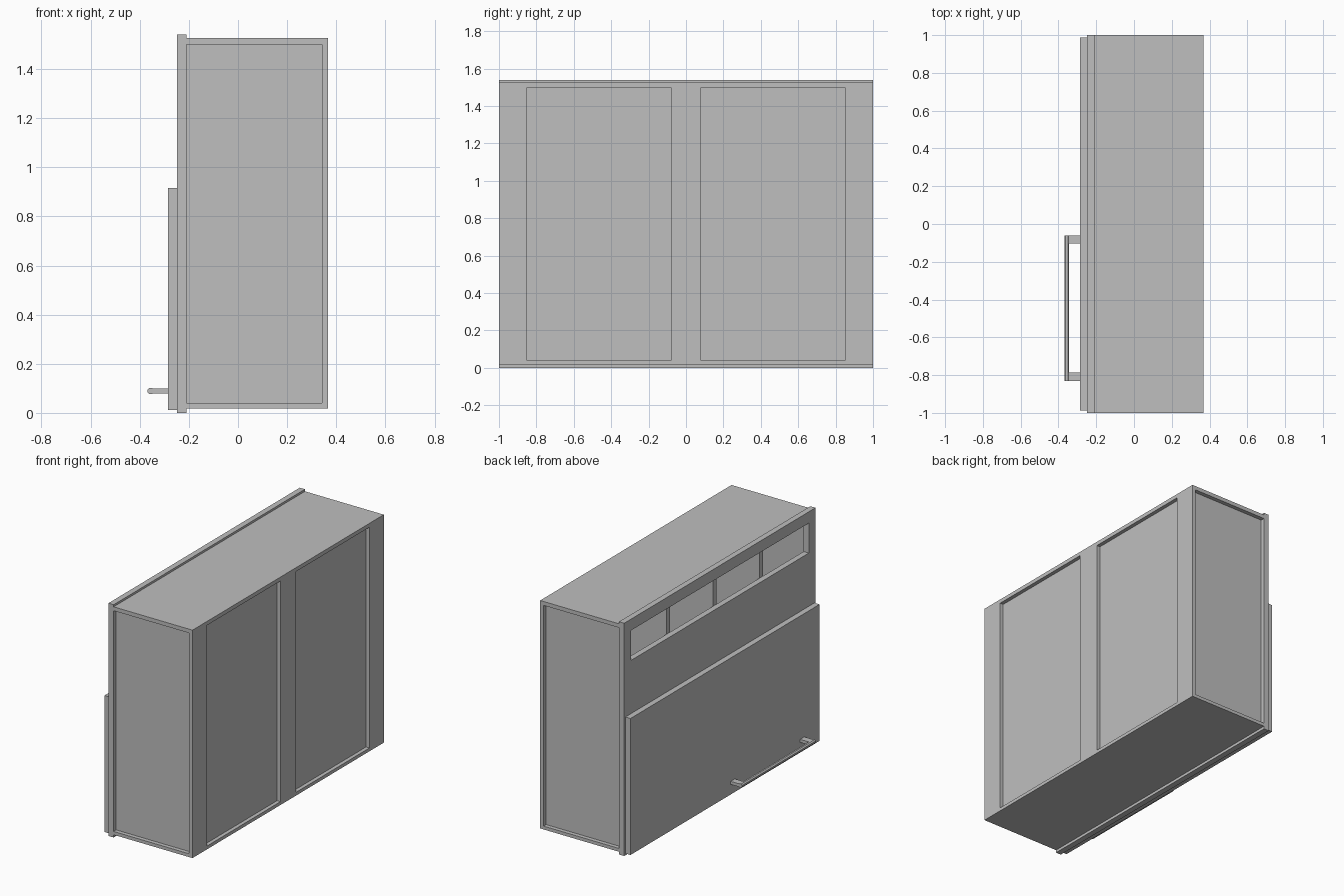
import bpy
import bmesh
from math import cos, sin, pi

default = bpy.data.objects.get("Cube")
if default:
    bpy.data.objects.remove(default, do_unlink=True)

grey = bpy.data.materials.new("plain grey")
grey.use_nodes = True
grey.diffuse_color = (0.52, 0.52, 0.52, 1)
grey.node_tree.nodes["Principled BSDF"].inputs["Base Color"].default_value = grey.diffuse_color


def add_object(name, bm):
    bmesh.ops.recalc_face_normals(bm, faces=bm.faces[:])
    mesh = bpy.data.meshes.new(name)
    bm.to_mesh(mesh)
    bm.free()
    obj = bpy.data.objects.new(name, mesh)
    bpy.context.scene.collection.objects.link(obj)
    mesh.materials.append(grey)
    return obj


def box(name, xs, ys, zs):
    """Box spanning the given (low, high) range on each axis."""
    bm = bmesh.new()
    bmesh.ops.create_cube(bm, size=1)
    for v in bm.verts:
        for axis, (low, high) in enumerate((xs, ys, zs)):
            v.co[axis] = low if v.co[axis] < 0 else high
    return add_object(name, bm)


def carve(obj, *spans):
    """Cut box-shaped hollows out of an object, then drop the cutters."""
    for span in spans:
        cutter = box("cutter", *span)
        cutter.hide_render = True
        mod = obj.modifiers.new("hollow", 'BOOLEAN')
        mod.operation = 'DIFFERENCE'
        mod.solver = 'EXACT'
        mod.object = cutter
        bpy.context.view_layer.objects.active = obj
        bpy.ops.object.modifier_apply(modifier=mod.name)
        bpy.data.objects.remove(cutter, do_unlink=True)


# Carcass: hollow inside, with sunken side and back panels
FRAME_BACK = -0.21
PANEL_Z = (0.04, 1.5)
carcass = box("carcass", (FRAME_BACK, 0.367), (-1, 1), (0.018, 1.526))
carve(carcass,
      ((-0.3, 0.325), (-0.955, 0.955), (0.055, 1.485)),
      ((-0.3, 0.342), (-1.1, -0.973), PANEL_Z),
      ((-0.3, 0.342), (0.973, 1.1), PANEL_Z),
      ((0.342, 0.5), (-0.85, -0.08), PANEL_Z),
      ((0.342, 0.5), (0.08, 0.85), PANEL_Z))

# Face frame with the long slot near the top
face_frame = box("face_frame", (-0.248, FRAME_BACK), (-1, 1), (0, 1.54))
carve(face_frame, ((-0.3, 0), (-0.93, 0.93), (1.267, 1.465)))

# Upright dividers behind the slot
for i in (-1, 0, 1):
    y = i * 0.485
    box("divider", (FRAME_BACK, 0.325), (y - 0.018, y + 0.018), (0.055, 1.485))

# Lower door
box("door", (-0.285, -0.248), (-0.988, 0.988), (0.012, 0.915))

# Handle: two posts carrying an eight-sided bar
HANDLE_Y = (-0.83, -0.06)
for low in (HANDLE_Y[0], HANDLE_Y[1] - 0.043):
    box("handle_post", (-0.35, -0.285), (low, low + 0.043), (0.079, 0.099))

bm = bmesh.new()
ring = [bm.verts.new((-0.356 + 0.014 * cos(a), HANDLE_Y[0], 0.089 + 0.014 * sin(a)))
        for a in (pi / 8 + k * pi / 4 for k in range(8))]
end = bm.faces.new(ring)
extruded = bmesh.ops.extrude_face_region(bm, geom=[end], use_keep_orig=True)
moved = [g for g in extruded["geom"] if isinstance(g, bmesh.types.BMVert)]
bmesh.ops.translate(bm, verts=moved, vec=(0, HANDLE_Y[1] - HANDLE_Y[0], 0))
add_object("handle_bar", bm)
